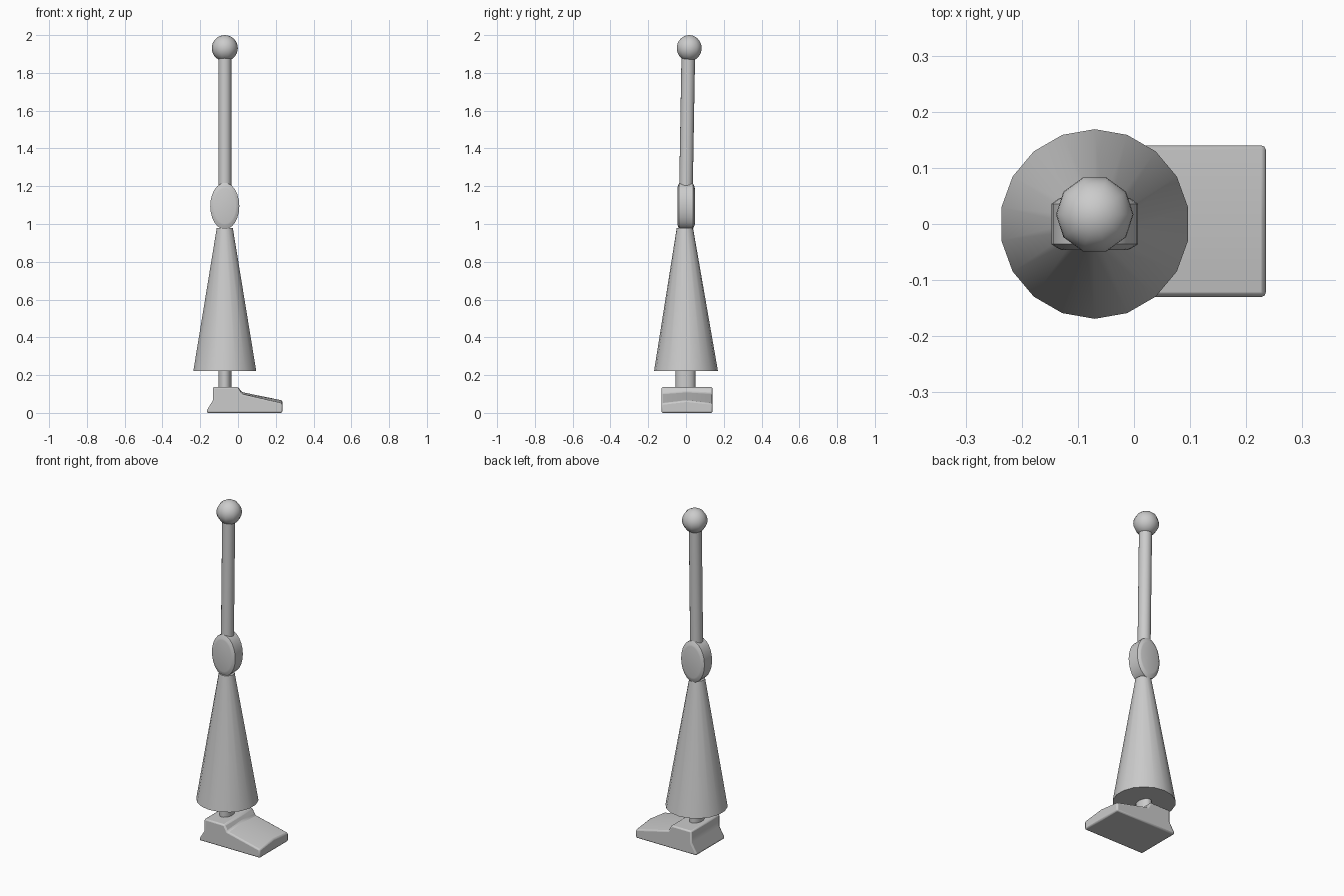
import bpy, bmesh, math
from mathutils import Vector

if "Cube" in bpy.data.objects:
    bpy.data.objects.remove(bpy.data.objects["Cube"])

X = -0.07  # leg axis


def finish(obj, angle=40):
    bpy.ops.object.select_all(action='DESELECT')
    bpy.context.view_layer.objects.active = obj
    obj.select_set(True)
    bpy.ops.object.shade_smooth_by_angle(angle=math.radians(angle))


def loft(name, rings, angle=40):
    """Closed skin through a list of equally sized point rings."""
    bm = bmesh.new()
    rows = [[bm.verts.new(p) for p in ring] for ring in rings]
    n = len(rows[0])
    for a, b in zip(rows, rows[1:]):
        for i in range(n):
            j = (i + 1) % n
            bm.faces.new((a[i], a[j], b[j], b[i]))
    bm.faces.new(rows[0][::-1])
    bm.faces.new(rows[-1])
    bmesh.ops.recalc_face_normals(bm, faces=bm.faces)
    mesh = bpy.data.meshes.new(name)
    bm.to_mesh(mesh)
    bm.free()
    obj = bpy.data.objects.new(name, mesh)
    bpy.context.collection.objects.link(obj)
    finish(obj, angle)
    return obj


def circle(y, z, rx, ry, n):
    """Horizontal ring around the leg axis, first vertex towards +y."""
    return [Vector((X + rx * math.sin(2 * math.pi * i / n),
                    y + ry * math.cos(2 * math.pi * i / n), z)) for i in range(n)]


# Hip ball
bpy.ops.mesh.primitive_uv_sphere_add(segments=10, ring_count=16, radius=0.069,
                                     location=(X, 0.017, 1.931),
                                     rotation=(0, 0, math.pi / 2))
hip = bpy.context.object
hip.name = "hip_ball"
finish(hip)

# Thigh rod, leaning slightly back
loft("thigh_rod", [circle(0.0, 1.19, 0.035, 0.036, 18),
                   circle(0.012, 1.89, 0.035, 0.036, 18)])

# Knee: upright oval disc with a chamfered rim
knee = [(-0.046, 0.76), (-0.044, 0.84), (-0.036, 1.0),
        (0.036, 1.0), (0.045, 0.84), (0.047, 0.76)]
loft("knee_disc", [[(X + 0.077 * s * math.cos(t), y, 1.095 + 0.123 * s * math.sin(t))
                    for t in [2 * math.pi * i / 24 for i in range(24)]]
                   for y, s in knee])

# Shin cone and ankle
loft("shin_cone", [circle(0.0, 0.222, 0.169, 0.169, 18),
                   circle(-0.006, 0.98, 0.043, 0.043, 18)])
loft("ankle", [circle(-0.003, 0.11, 0.035, 0.052, 18),
               circle(-0.003, 0.30, 0.035, 0.052, 18)])

# Foot: side profile swept across, with a low ridge along the toe
side = [(-0.165, 0.0), (-0.165, 0.014), (-0.133, 0.066), (-0.133, 0.137),
        (0.0, 0.137), (0.02, 0.10), (0.235, 0.05), (0.235, 0.0)]
ridge = {5: 0.01, 6: 0.016}
foot = loft("foot", [[(x, y, z + (ridge.get(i, 0) if y == 0.005 else 0))
                      for i, (x, z) in enumerate(side)]
                     for y in (-0.13, 0.005, 0.14)], 35)
bevel = foot.modifiers.new("soft_edges", 'BEVEL')
bevel.width = 0.008
bevel.segments = 2
bevel.limit_method = 'ANGLE'
bevel.angle_limit = math.radians(35)
